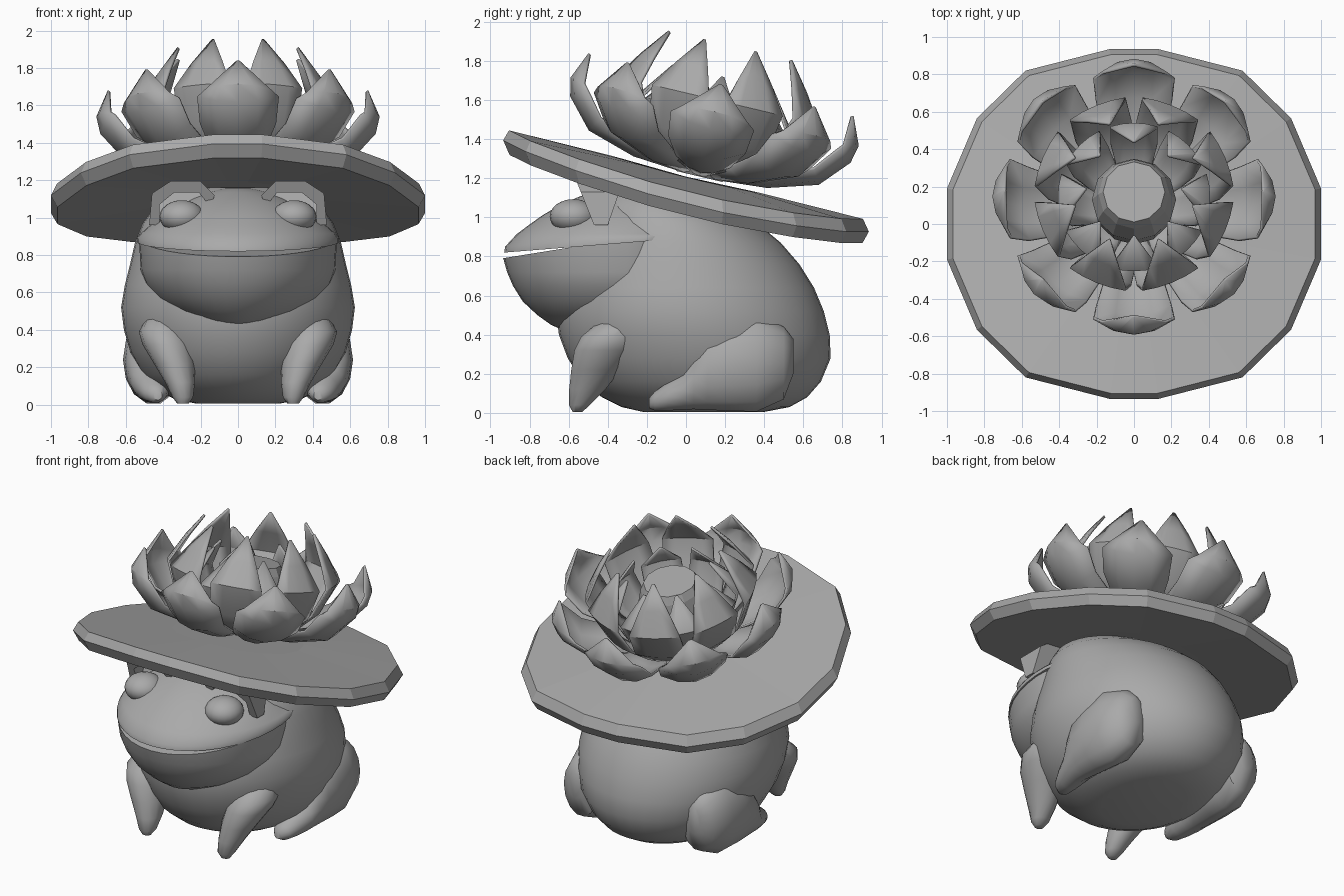
import bpy, bmesh, math
from mathutils import Matrix, Vector

if "Cube" in bpy.data.objects:
    bpy.data.objects.remove(bpy.data.objects["Cube"])

grey = bpy.data.materials.new("grey_clay")
grey.diffuse_color = (0.4, 0.4, 0.4, 1)
grey.use_nodes = True
grey.node_tree.nodes["Principled BSDF"].inputs["Base Color"].default_value = grey.diffuse_color


def finish(name, bm, smooth=None, mirror=False, matrix=None):
    """Turn a bmesh into a named object with material, shading and mirror."""
    bmesh.ops.recalc_face_normals(bm, faces=bm.faces)
    me = bpy.data.meshes.new(name)
    bm.to_mesh(me)
    bm.free()
    me.materials.append(grey)
    ob = bpy.data.objects.new(name, me)
    bpy.context.collection.objects.link(ob)
    if matrix is not None:
        ob.matrix_world = matrix
    if smooth:
        bpy.ops.object.select_all(action='DESELECT')
        ob.select_set(True)
        bpy.context.view_layer.objects.active = ob
        bpy.ops.object.shade_smooth_by_angle(angle=math.radians(smooth))
    if mirror:
        ob.modifiers.new("mirror", 'MIRROR')
    return ob


def loft(name, rings, **kw):
    """Skin a list of closed rings and cap both ends."""
    bm = bmesh.new()
    vs = [[bm.verts.new(p) for p in ring] for ring in rings]
    n = len(vs[0])
    for a, b in zip(vs, vs[1:]):
        for i in range(n):
            j = (i + 1) % n
            bm.faces.new((a[i], a[j], b[j], b[i]))
    bm.faces.new(vs[0])
    bm.faces.new(vs[-1])
    return finish(name, bm, **kw)


def plan_ring(z, front, back, half, mid=None, n=40):
    """Egg-shaped horizontal ring; z may be a height or a rule of y."""
    mid = (front + back) / 2 if mid is None else mid
    pts = []
    for i in range(n):
        t = 2 * math.pi * i / n
        s = math.sin(t)
        y = mid + s * ((back - mid) if s > 0 else (mid - front))
        pts.append((half * math.cos(t), y, z(y) if callable(z) else z))
    return pts


# Body: height, front, back, half width
body = [(0.005, -.22, .40, .22), (.03, -.33, .53, .34), (.08, -.43, .62, .43),
        (.16, -.53, .69, .51), (.28, -.605, .74, .575), (.40, -.65, .735, .61),
        (.52, -.665, .705, .625), (.64, -.65, .655, .605), (.76, -.61, .58, .575),
        (.87, -.56, .485, .55), (.97, -.51, .365, .51), (1.05, -.47, .23, .45),
        (1.11, -.42, .09, .37), (1.16, -.32, -.06, .22)]
loft("body", [plan_ring(*r) for r in body], smooth=50)

# Lower jaw and upper head meet at a slightly open, rising mouth
jaw = [(.42, -.62, .12), (.45, -.69, .25), (.50, -.76, .36), (.57, -.835, .44),
       (.65, -.885, .495), (.72, -.915, .52),
       (lambda y: .792 + .16 * (y + .93), -.935, .53)]
loft("lower_jaw", [plan_ring(z, f, .1, h, -.3) for z, f, h in jaw], smooth=50)
head = [(lambda y: .82 + .08 * (y + .93), -.93, .54),
        (lambda y: .85 + .07 * (y + .93), -.925, .54),
        (.915, -.865, .52), (.96, -.805, .47), (1.01, -.735, .41),
        (1.06, -.65, .33), (1.10, -.56, .26), (1.135, -.47, .17),
        (1.155, -.40, .08)]
backs = [.28, .28, .25, .2, .12, .04, 0, -.05, -.1]
loft("upper_head", [plan_ring(z, f, b, h, -.3)
                    for (z, f, h), b in zip(head, backs)], smooth=50)

# Eyes
bm = bmesh.new()
bmesh.ops.create_uvsphere(bm, u_segments=20, v_segments=12, radius=1,
                          matrix=Matrix.Translation((.3, -.575, 1.005))
                          @ Matrix.Diagonal((.12, .122, .088, 1)))
finish("eyes", bm, smooth=60, mirror=True)

# Angular brow hoods with a recess behind each eye
outer = [(.16, 1.0), (.125, 1.12), (.20, 1.195), (.36, 1.195), (.46, 1.13), (.475, .96)]
inner = [(.19, 1.0), (.165, 1.08), (.21, 1.135), (.34, 1.135), (.42, 1.07), (.42, .96)]


def slant(points, base, slope):
    return [(x, base + slope * (z - .96), z) for x, z in points]


loft("brow_hoods", [slant(outer, -.40, .35), slant(outer, -.47, -.4),
                    slant(inner, -.47, -.4), slant(inner, -.43, .25)], mirror=True)


def limb_rings(rows, flat, n=14):
    """Rings across y (flat=False) or across z (flat=True): centre and two radii."""
    out = []
    for x, y, z, a, b in rows:
        ring = []
        for i in range(n):
            c, s = math.cos(2 * math.pi * i / n), math.sin(2 * math.pi * i / n)
            ring.append((x + a * c, y + b * s, z) if flat else (x + a * c, y, z + b * s))
        out.append(ring)
    return out


# Tapered front legs
loft("front_legs", limb_rings([
    (.295, -.555, .005, .03, .025), (.295, -.545, .04, .055, .055),
    (.31, -.505, .12, .08, .095), (.34, -.46, .22, .11, .13),
    (.375, -.41, .32, .135, .165), (.395, -.375, .39, .135, .165),
    (.39, -.32, .48, .09, .11)], True), smooth=60, mirror=True)

# Hind legs: rounded thigh running into a long foot
loft("hind_legs", limb_rings([
    (.44, .55, .29, .05, .09), (.44, .50, .255, .125, .19), (.45, .36, .255, .16, .255),
    (.46, .22, .24, .155, .235), (.465, .11, .225, .14, .215), (.465, .04, .17, .12, .155),
    (.46, -.01, .115, .105, .10), (.45, -.09, .085, .085, .075),
    (.44, -.16, .06, .06, .05), (.43, -.19, .05, .025, .025)], False),
    smooth=45, mirror=True)

# Tilted, slightly drooping leaf disc
quarter = [(1.0, .19), (.84, .565), (.58, .82), (.13, .935)]
rim = (quarter + [(-x, y) for x, y in reversed(quarter)]
       + [(-x, -y) for x, y in quarter] + [(x, -y) for x, y in reversed(quarter)])


def disc_ring(scale, drop):
    return [(x * scale, y * scale,
             1.44 - .25 * (y * scale + .88) - .09 * (x * scale) ** 2 - drop)
            for x, y in rim]


loft("leaf_disc", [disc_ring(.4, .125), disc_ring(.965, .125), disc_ring(1, .058),
                   disc_ring(.968, 0), disc_ring(.4, 0)])

# Flower frame: tilted back in line with the disc
flower = Matrix.Translation((0, .068, 1.209)) @ Matrix.Rotation(math.radians(-13.3), 4, 'X')


def petal_ring(name, rows, offset, cup, count=8):
    """Ring of cupped petals; rows hold reach, height and half width."""
    bm = bmesh.new()
    sides = (-1, -.5, 0, .5, 1)
    for k in range(count):
        turn = Matrix.Rotation(2 * math.pi * (k + offset) / count, 4, 'Z')
        grid = []
        for i, (r, h, w) in enumerate(rows):
            p, q = rows[max(i - 1, 0)], rows[min(i + 1, len(rows) - 1)]
            d = Vector((q[0] - p[0], q[1] - p[1])).normalized()
            grid.append([bm.verts.new(turn @ Vector((
                w * s, r - d.y * cup * w * s * s, h + d.x * cup * w * s * s)))
                for s in sides])
        for a, b in zip(grid, grid[1:]):
            for i in range(4):
                bm.faces.new((a[i], a[i + 1], b[i + 1], b[i]))
    ob = finish(name, bm, smooth=35, matrix=flower)
    mod = ob.modifiers.new("thickness", 'SOLIDIFY')
    mod.thickness = .015
    mod.offset = 0


petal_ring("outer_petals", [(.10, .01, .06), (.35, .03, .14), (.60, .105, .20),
                            (.73, .25, .215), (.75, .34, .17), (.69, .48, .006)],
           0, .4)
petal_ring("middle_petals", [(.10, .02, .06), (.30, .06, .13), (.44, .20, .16),
                             (.52, .40, .16), (.44, .545, .09), (.345, .685, .006)],
           .5, .12)
petal_ring("inner_petals", [(.08, .02, .05), (.22, .06, .09), (.34, .18, .125),
                            (.40, .33, .125), (.26, .52, .006)], 0, .15)

# Seed pod in the middle of the flower
pod = [(.12, 0), (.21, .12), (.225, .27), (.19, .40), (.165, .45)]
loft("seed_pod", [[(r * math.cos(math.pi * i / 6), r * math.sin(math.pi * i / 6), h)
                   for i in range(12)] for r, h in pod], matrix=flower)
